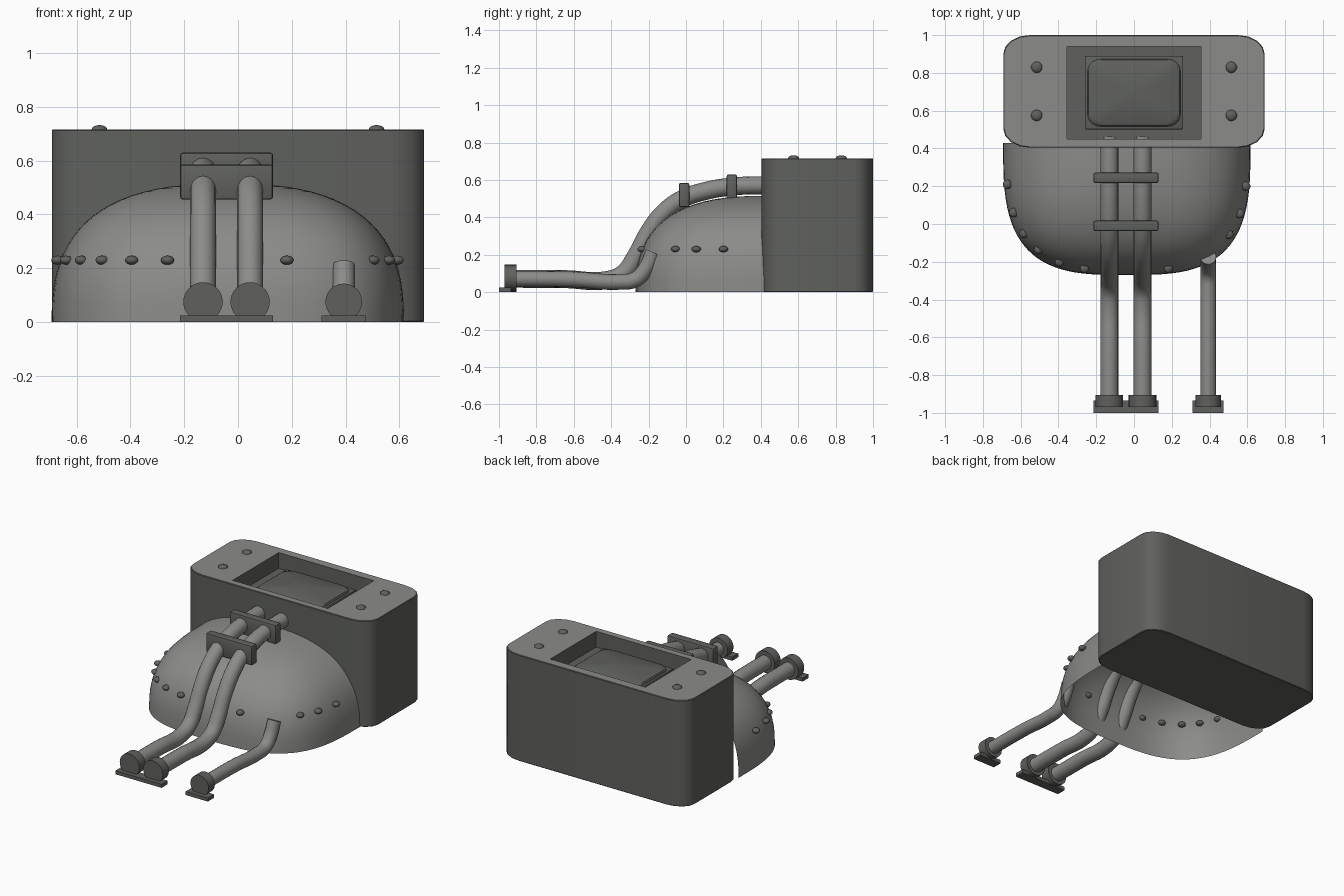
import bpy, bmesh
from math import sin, cos, pi, radians, copysign
from mathutils import Vector

if "Cube" in bpy.data.objects:
    bpy.data.objects.remove(bpy.data.objects["Cube"], do_unlink=True)


def material(name, rgb):
    m = bpy.data.materials.new(name)
    m.use_nodes = True
    m.diffuse_color = (*rgb, 1)
    bsdf = next(n for n in m.node_tree.nodes if n.type == 'BSDF_PRINCIPLED')
    bsdf.inputs["Base Color"].default_value = (*rgb, 1)
    return m


DARK = material("dark grey", (0.115, 0.12, 0.11))
LIGHT = material("light grey", (0.26, 0.265, 0.25))


def finish(name, bm, *mats, fix_normals=True):
    if fix_normals:
        bmesh.ops.recalc_face_normals(bm, faces=bm.faces[:])
    me = bpy.data.meshes.new(name)
    bm.to_mesh(me)
    bm.free()
    for m in mats:
        me.materials.append(m)
    ob = bpy.data.objects.new(name, me)
    bpy.context.scene.collection.objects.link(ob)
    bpy.ops.object.select_all(action='DESELECT')
    ob.select_set(True)
    bpy.context.view_layer.objects.active = ob
    bpy.ops.object.shade_smooth_by_angle(angle=radians(35))
    return ob


def rounded_ring(bm, cx, cy, hx, hy, rx, ry, z, seg=5):
    """Ring of vertices round a rectangle with elliptical corners."""
    ring = []
    for k, (sx, sy) in enumerate(((1, 1), (-1, 1), (-1, -1), (1, -1))):
        for i in range(seg + 1):
            a = (k + i / seg) * pi / 2
            ring.append(bm.verts.new((cx + sx * (hx - rx) + rx * cos(a),
                                      cy + sy * (hy - ry) + ry * sin(a), z)))
    return ring


def bridge(bm, a, b):
    n = len(a)
    for i in range(n):
        bm.faces.new((a[i], a[(i + 1) % n], b[(i + 1) % n], b[i]))


def block(name, lo, hi, mat, bevel=0.01):
    bm = bmesh.new()
    bmesh.ops.create_cube(bm, size=1)
    for v in bm.verts:
        v.co = [lo[i] + (v.co[i] + 0.5) * (hi[i] - lo[i]) for i in range(3)]
    if bevel:
        bmesh.ops.bevel(bm, geom=bm.edges[:], offset=bevel, segments=2,
                        profile=0.5, affect='EDGES')
    return finish(name, bm, mat)


def rivet(name, pos, r, h):
    bm = bmesh.new()
    bmesh.ops.create_uvsphere(bm, u_segments=14, v_segments=8, radius=1)
    for v in bm.verts:
        v.co = Vector(pos) + Vector((v.co.x * r, v.co.y * r, v.co.z * h))
    return finish(name, bm, DARK)


# Housing with a recess in its top
CY, TOP, FLOOR = 0.702, 0.716, 0.61
bm = bmesh.new()
rings = [rounded_ring(bm, 0, CY, 0.692 - d, 0.298 - d, 0.14, 0.1, z, 4)
         for d, z in ((0.004, 0), (0, 0.004), (0, TOP - 0.004), (0.004, TOP))]
for a, b in zip(rings, rings[1:]):
    bridge(bm, a, b)
bm.faces.new(rings[0])
rim, floor = ([bm.verts.new((x, y, z)) for x, y in
               ((0.355, 0.94), (-0.355, 0.94), (-0.355, 0.45), (0.355, 0.45))]
              for z in (TOP, FLOOR))
bridge(bm, rim, floor)
bm.faces.new(floor)
edges = []
for ring in (rings[-1], rim):
    for i, v in enumerate(ring):
        w = ring[(i + 1) % len(ring)]
        edges.append(bm.edges.get((v, w)))
bmesh.ops.triangle_fill(bm, edges=edges, use_beauty=True)
for f in bm.faces:
    f.material_index = int(all(v.co.z > TOP - 0.001 for v in f.verts))
finish("housing", bm, DARK, LIGHT)

# Screen frame and bulging screen inside the recess
block("screen_frame", (-0.26, 0.50, FLOOR - 0.01), (0.26, 0.89, 0.65), DARK, 0.006)
bm = bmesh.new()
rings = [rounded_ring(bm, 0, 0.695, 0.245 - d, 0.178 - d, 0.07, 0.06, z)
         for d, z in ((0, 0.645), (0, 0.655), (0.005, 0.664), (0.018, 0.67))]
for a, b in zip(rings, rings[1:]):
    bridge(bm, a, b)
bm.faces.new(rings[0])
centre = bm.verts.new((0, 0.695, 0.685))
last = rings[-1]
for i, v in enumerate(last):
    bm.faces.new((v, last[(i + 1) % len(last)], centre))
finish("screen", bm, DARK)

for sx in (-1, 1):
    for y in (0.575, 0.83):
        rivet("housing_rivet", (sx * 0.515, y, TOP), 0.03, 0.016)

# Open half-dome shell in front of the housing: squarish plan, rounder profile
PLAN, RISE, NU, NV = 2 / 3.2, 2 / 2.6, 48, 20
CX, DY = -0.038, 0.43
RX, RY, RZ = 0.655, 0.7, 0.515


def spow(v, e):
    return copysign(abs(v) ** e, v) if abs(v) > 1e-9 else 0.0


bm = bmesh.new()
rows = []
for j in range(NV):
    b = j / NV * pi / 2
    size = spow(cos(b), RISE)
    rows.append([bm.verts.new((CX - RX * size * spow(cos(i / NU * pi), PLAN),
                               DY - RY * size * spow(sin(i / NU * pi), PLAN),
                               RZ * spow(sin(b), RISE))) for i in range(NU + 1)])
apex = bm.verts.new((CX, DY, RZ))
for a, b in zip(rows, rows[1:]):
    for i in range(NU):
        bm.faces.new((a[i], a[i + 1], b[i + 1], b[i]))
for i in range(NU):
    bm.faces.new((rows[-1][i], rows[-1][i + 1], apex))
finish("dome_shell", bm, LIGHT, fix_normals=False)

for x, y in ((-0.67, 0.21), (-0.638, 0.06), (-0.582, -0.05), (-0.505, -0.135),
             (-0.395, -0.2), (-0.262, -0.235), (0.182, -0.235),
             (0.502, -0.055), (0.56, 0.055), (0.592, 0.2)):
    rivet("dome_rivet", (x, y, 0.23), 0.025, 0.017)


# Pipes swept along smooth paths
def pipe(name, x, r, path):
    cu = bpy.data.curves.new(name, 'CURVE')
    cu.dimensions = '3D'
    cu.bevel_depth = r
    cu.bevel_resolution = 6
    cu.use_fill_caps = True
    sp = cu.splines.new('BEZIER')
    sp.resolution_u = 6
    sp.bezier_points.add(len(path) - 1)
    for p, (y, z) in zip(sp.bezier_points, path):
        p.co = (x, y, z)
        p.handle_left_type = p.handle_right_type = 'AUTO'
    cu.materials.append(LIGHT)
    ob = bpy.data.objects.new(name, cu)
    bpy.context.scene.collection.objects.link(ob)


LONG = ((-0.93, 0.072), (-0.65, 0.07), (-0.42, 0.065), (-0.335, 0.1), (-0.27, 0.19),
        (-0.2, 0.32), (-0.12, 0.425), (-0.02, 0.498), (0.1, 0.54),
        (0.25, 0.565), (0.465, 0.573))
SHORT = ((-0.93, 0.072), (-0.6, 0.068), (-0.36, 0.055), (-0.27, 0.068),
         (-0.215, 0.125), (-0.175, 0.212))
pipe("right_pipe", -0.13, 0.048, LONG)
pipe("middle_pipe", 0.045, 0.048, LONG)
pipe("left_pipe", 0.393, 0.042, SHORT)

# End flanges and their foot plates
for x, r in ((-0.13, 0.073), (0.045, 0.073), (0.393, 0.068)):
    bm = bmesh.new()
    bmesh.ops.create_cone(bm, cap_ends=True, segments=32, radius1=r, radius2=r, depth=0.065)
    for v in bm.verts:
        v.co = (x + v.co.x, v.co.z - 0.9375, 0.075 + v.co.y)
    finish("pipe_flange", bm, DARK)
for name, x0, x1 in (("double_foot", -0.215, 0.13), ("single_foot", 0.31, 0.475)):
    block(name, (x0, -1, 0), (x1, -0.935, 0.024), DARK, 0)

# Clamps holding the long pipes on the dome
for name, y, z in (("front_clamp", -0.01, 0.455), ("rear_clamp", 0.245, 0.5)):
    block(name, (-0.215, y - 0.028, z), (0.13, y + 0.028, z + 0.13), DARK)
